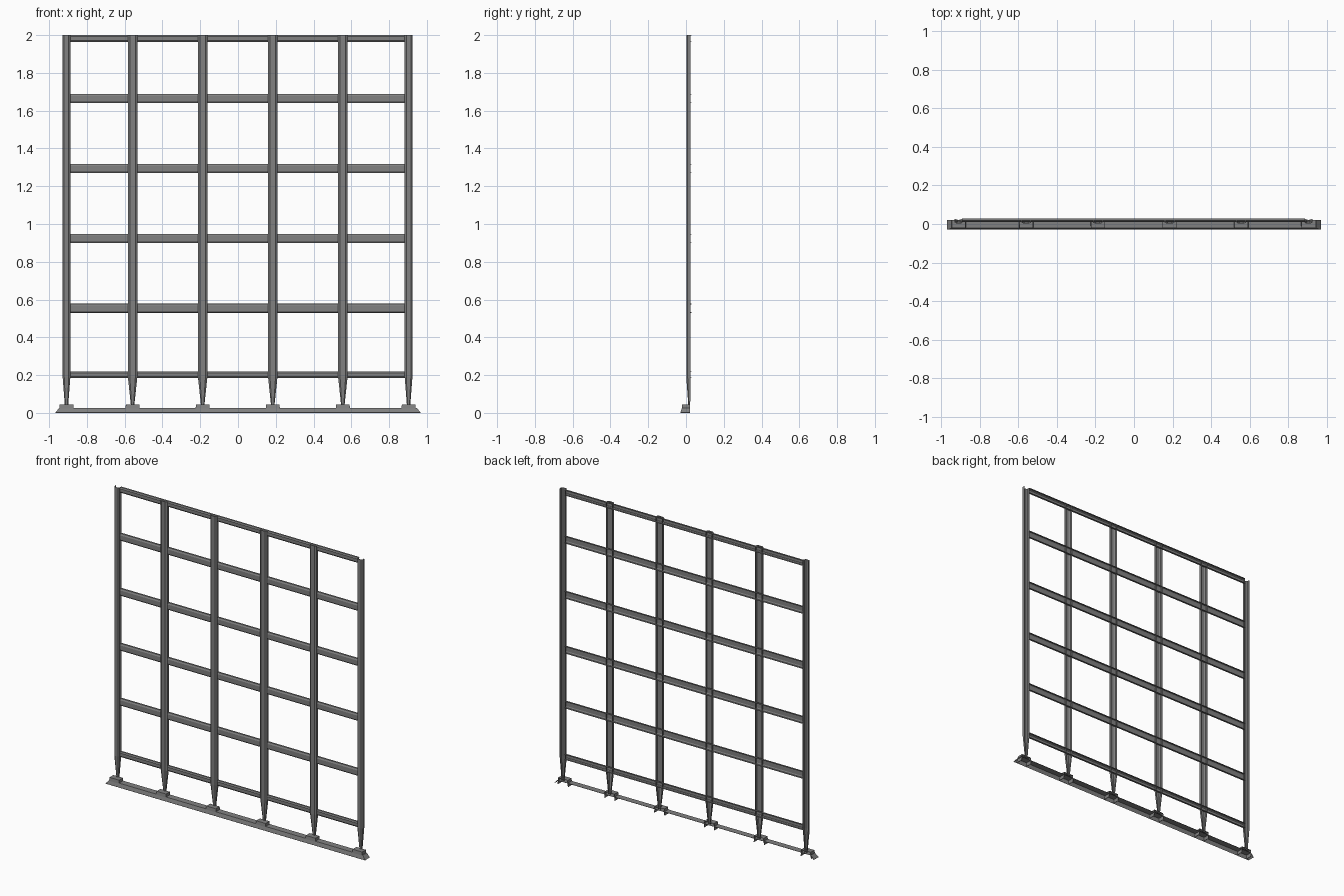
import bpy, bmesh
from mathutils import Vector

cube = bpy.data.objects.get("Cube")
if cube:
    bpy.data.objects.remove(cube)

steel = bpy.data.materials.new("grey_steel")
steel.use_nodes = True
GREY = (0.22, 0.22, 0.22, 1)
steel.diffuse_color = GREY
steel.node_tree.nodes["Principled BSDF"].inputs["Base Color"].default_value = GREY


def finish(name, bm, thickness):
    """Turn sheet faces into a thin-walled steel part."""
    bmesh.ops.recalc_face_normals(bm, faces=bm.faces)
    mesh = bpy.data.meshes.new(name)
    bm.to_mesh(mesh)
    bm.free()
    mesh.materials.append(steel)
    obj = bpy.data.objects.new(name, mesh)
    bpy.context.collection.objects.link(obj)
    wall = obj.modifiers.new("wall", 'SOLIDIFY')
    wall.thickness = thickness
    wall.offset = 0
    return obj


def channel(name, stations, place):
    """Loft a chamfered channel, open at the back.
    Each station is (position along, width, front y, back y)."""
    bm = bmesh.new()
    rings = []
    for along, width, front, back in stations:
        w, c = width / 2, width * 0.2
        mid = front + (back - front) * 0.3
        profile = [(-w, back), (-w, mid), (-w + c, front),
                   (w - c, front), (w, mid), (w, back)]
        rings.append([bm.verts.new(place(along, a, y)) for a, y in profile])
    for r, s in zip(rings, rings[1:]):
        for i in range(len(r) - 1):
            bm.faces.new((r[i], r[i + 1], s[i + 1], s[i]))
    return finish(name, bm, 0.003)


def hood(name, x0, x1, y0, y1, z0, z1, side, lean):
    """Sloped cover with a top, front and ends, open below and behind."""
    bm = bmesh.new()
    low = [(x0, y1, z0), (x0, y0, z0), (x1, y0, z0), (x1, y1, z0)]
    high = [(x0 + side, y1, z1), (x0 + side, y0 + lean, z1),
            (x1 - side, y0 + lean, z1), (x1 - side, y1, z1)]
    a = [bm.verts.new(p) for p in low]
    b = [bm.verts.new(p) for p in high]
    for i in range(3):
        bm.faces.new((a[i], a[i + 1], b[i + 1], b[i]))
    bm.faces.new(b)
    return finish(name, bm, 0.002)


# Upright posts, tapering to a point at the foot
posts = [(-0.908, 0.038), (-0.558, 0.047), (-0.187, 0.047),
         (0.184, 0.047), (0.555, 0.047), (0.903, 0.038)]
for n, (x, width) in enumerate(posts, 1):
    channel(f"post_{n}",
            [(0.035, 0.014, 0.014, 0.022), (0.19, width, 0.003, 0.025), (2.0, width, 0.003, 0.025)],
            lambda along, a, y, x=x: Vector((x + a, y, along)))
    # Foot block under each post
    hood(f"foot_block_{n}", x - 0.038, x + 0.038, -0.025, 0.021, 0.001, 0.045, 0.003, 0.006)

# Cross rails, narrower at the top and bottom of the grid
rails = [(0.202, 0.033), (0.554, 0.045), (0.924, 0.045),
         (1.294, 0.045), (1.665, 0.045), (1.982, 0.033)]
for n, (z, height) in enumerate(rails, 1):
    channel(f"cross_rail_{n}",
            [(-0.89, height, 0.013, 0.029), (0.885, height, 0.013, 0.029)],
            lambda along, a, y, z=z: Vector((along, y, z + a)))

# Ground sill with sloped ends
hood("ground_sill", -0.967, 0.967, -0.029, 0.021, 0.001, 0.026, 0.022, 0.008)
